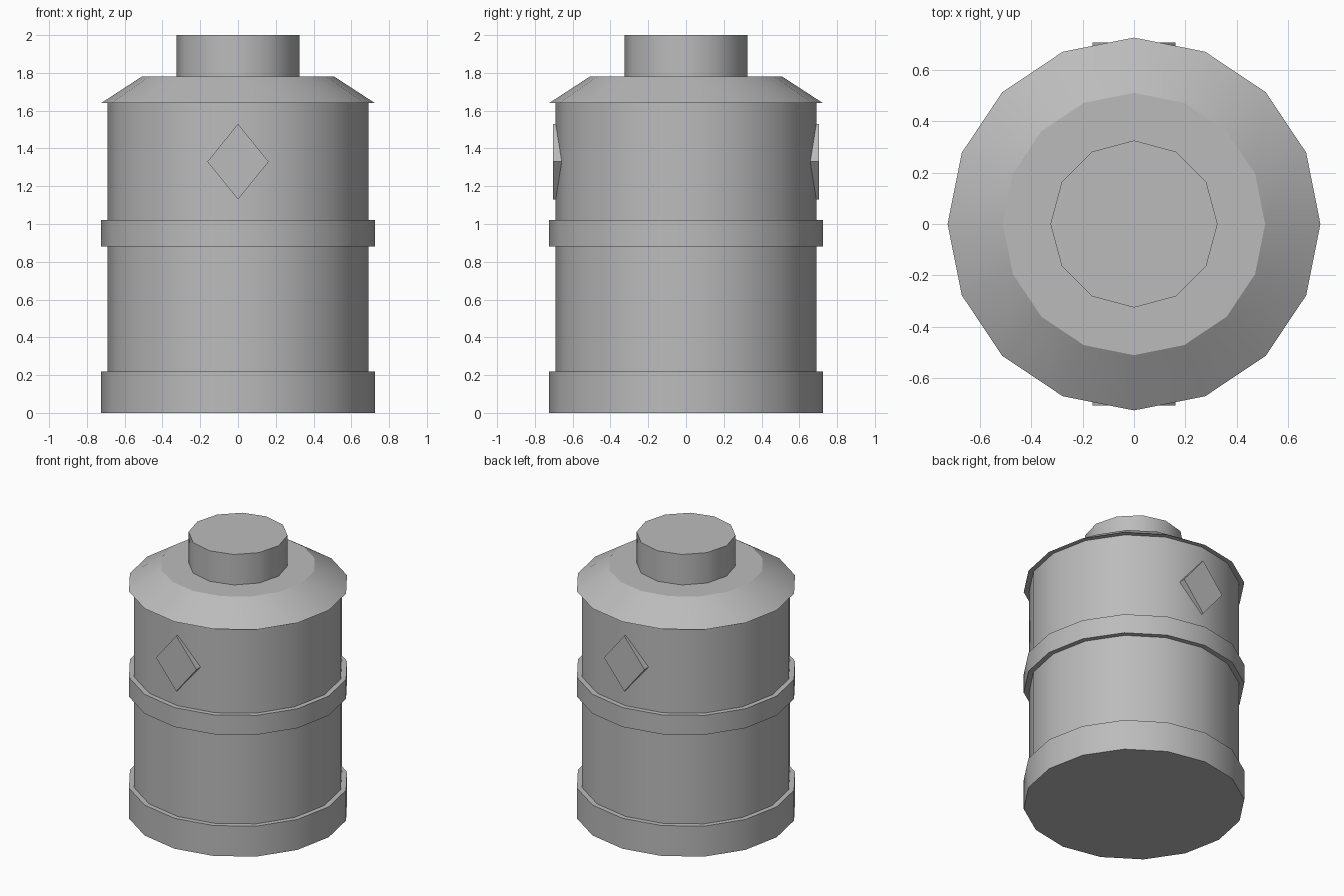
import bpy
import math

cube = bpy.data.objects.get("Cube")
if cube:
    bpy.data.objects.remove(cube, do_unlink=True)

GREY = (0.5, 0.5, 0.5, 1.0)
grey = bpy.data.materials.new("plain_grey")
grey.use_nodes = True
grey.diffuse_color = GREY
grey.node_tree.nodes["Principled BSDF"].inputs["Base Color"].default_value = GREY


def drum(name, sides, bottom, top, r_bottom, r_top=None):
    """Upright faceted drum or cone section, with a corner on each axis."""
    bpy.ops.mesh.primitive_cone_add(
        vertices=sides, radius1=r_bottom, radius2=r_top or r_bottom,
        depth=top - bottom, location=(0, 0, (bottom + top) / 2))
    obj = bpy.context.object
    obj.name = name
    obj.data.materials.append(grey)
    bpy.ops.object.shade_smooth_by_angle(angle=math.radians(31))
    return obj


# Barrel and its raised bands
drum("barrel_body", 16, 0.02, 1.66, 0.69)
drum("base_band", 16, 0, 0.22, 0.725)
drum("middle_band", 16, 0.88, 1.02, 0.725)

# Sloping shoulder and the cap on top
drum("shoulder", 16, 1.64, 1.78, 0.725, 0.51)
drum("cap", 12, 1.77, 2.0, 0.325)

# Diamond plaques on the front and back
for name, side in (("front_diamond", -1), ("back_diamond", 1)):
    bpy.ops.mesh.primitive_cylinder_add(
        vertices=4, radius=1, depth=0.08, location=(0, side * 0.665, 1.33),
        rotation=(math.pi / 2, 0, 0))
    plaque = bpy.context.object
    plaque.name = name
    plaque.scale = (0.162, 0.2, 1)
    plaque.data.materials.append(grey)
